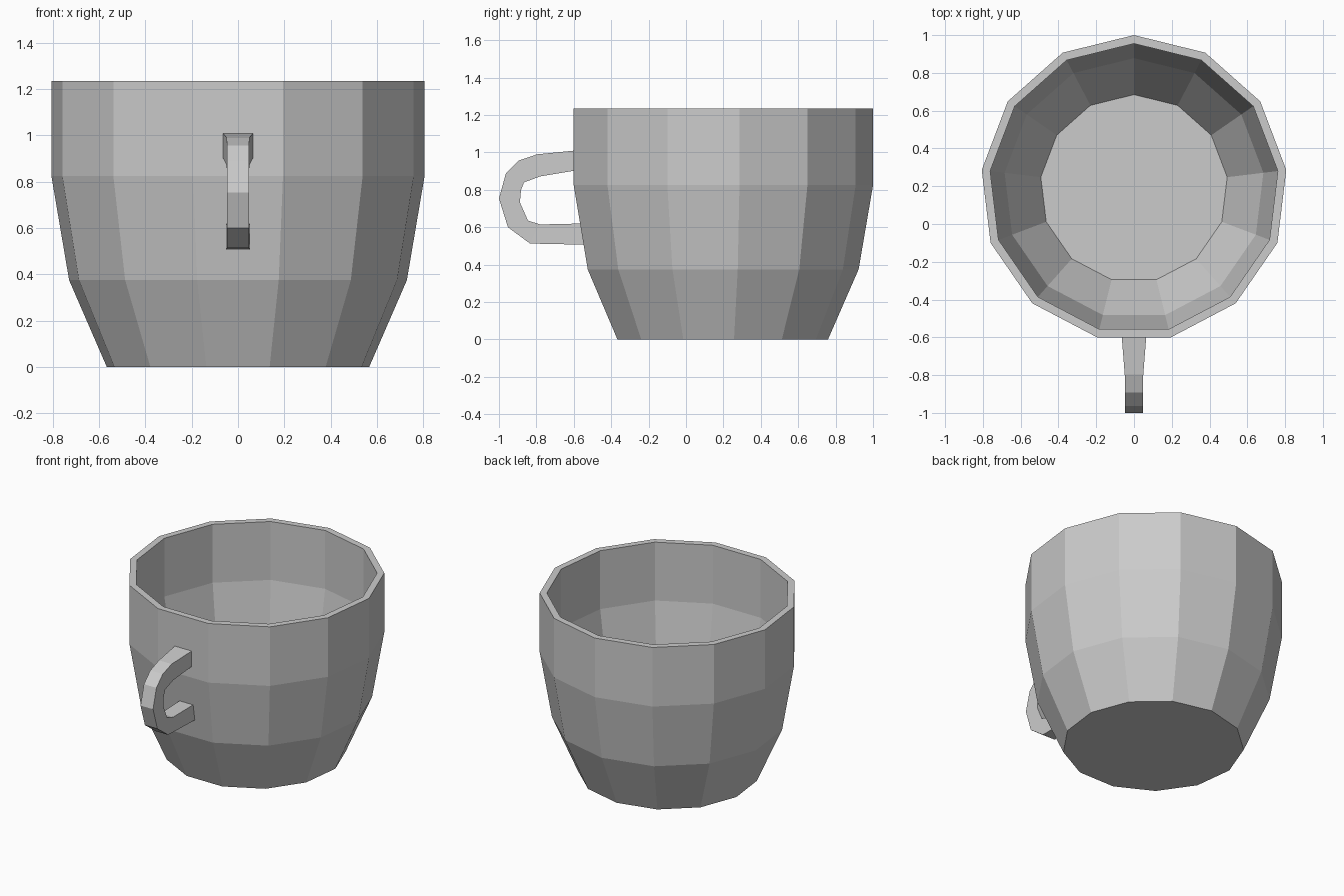
import bpy, bmesh
from math import sin, cos, pi

if "Cube" in bpy.data.objects:
    bpy.data.objects.remove(bpy.data.objects["Cube"])

SIDES = 13
CENTRE_Y = 0.188


def finish(bm, name):
    bmesh.ops.recalc_face_normals(bm, faces=bm.faces)
    mesh = bpy.data.meshes.new(name)
    bm.to_mesh(mesh)
    bm.free()
    obj = bpy.data.objects.new(name, mesh)
    bpy.context.collection.objects.link(obj)


def bridge(bm, rings):
    """Join successive vertex rings with quads."""
    for a, b in zip(rings, rings[1:]):
        n = len(a)
        for i in range(n):
            j = (i + 1) % n
            bm.faces.new((a[i], a[j], b[j], b[i]))
    

# Cup body: outer wall, rim, then inner wall, as (radius, height)
profile = [(0.571, 0), (0.735, 0.375), (0.812, 0.825), (0.812, 1.235),
           (0.767, 1.235), (0.767, 0.83), (0.69, 0.385), (0.497, 0.05)]
bm = bmesh.new()
rings = [[bm.verts.new((r * sin(2 * pi * k / SIDES),
                        CENTRE_Y + r * cos(2 * pi * k / SIDES), z))
          for k in range(SIDES)] for r, z in profile]
bridge(bm, rings)
bm.faces.new(rings[0])    # underside
bm.faces.new(rings[-1])   # inner floor
finish(bm, "cup_body")

# Handle: (half width, outer y, outer z, inner y, inner z) from top to bottom
sections = [(0.065, -0.595, 1.01, -0.595, 0.903),
            (0.049, -0.797, 0.99, -0.78, 0.872),
            (0.048, -0.893, 0.957, -0.866, 0.84),
            (0.048, -0.963, 0.888, -0.882, 0.80),
            (0.048, -1.0, 0.754, -0.888, 0.733),
            (0.048, -0.952, 0.60, -0.845, 0.636),
            (0.048, -0.834, 0.513, -0.78, 0.615),
            (0.052, -0.545, 0.507, -0.56, 0.62)]
bm = bmesh.new()
rings = [[bm.verts.new(p) for p in ((-w, oy, oz), (w, oy, oz), (w, iy, iz), (-w, iy, iz))]
         for w, oy, oz, iy, iz in sections]
bridge(bm, rings)
bm.faces.new(rings[0])
bm.faces.new(rings[-1])
finish(bm, "handle")
